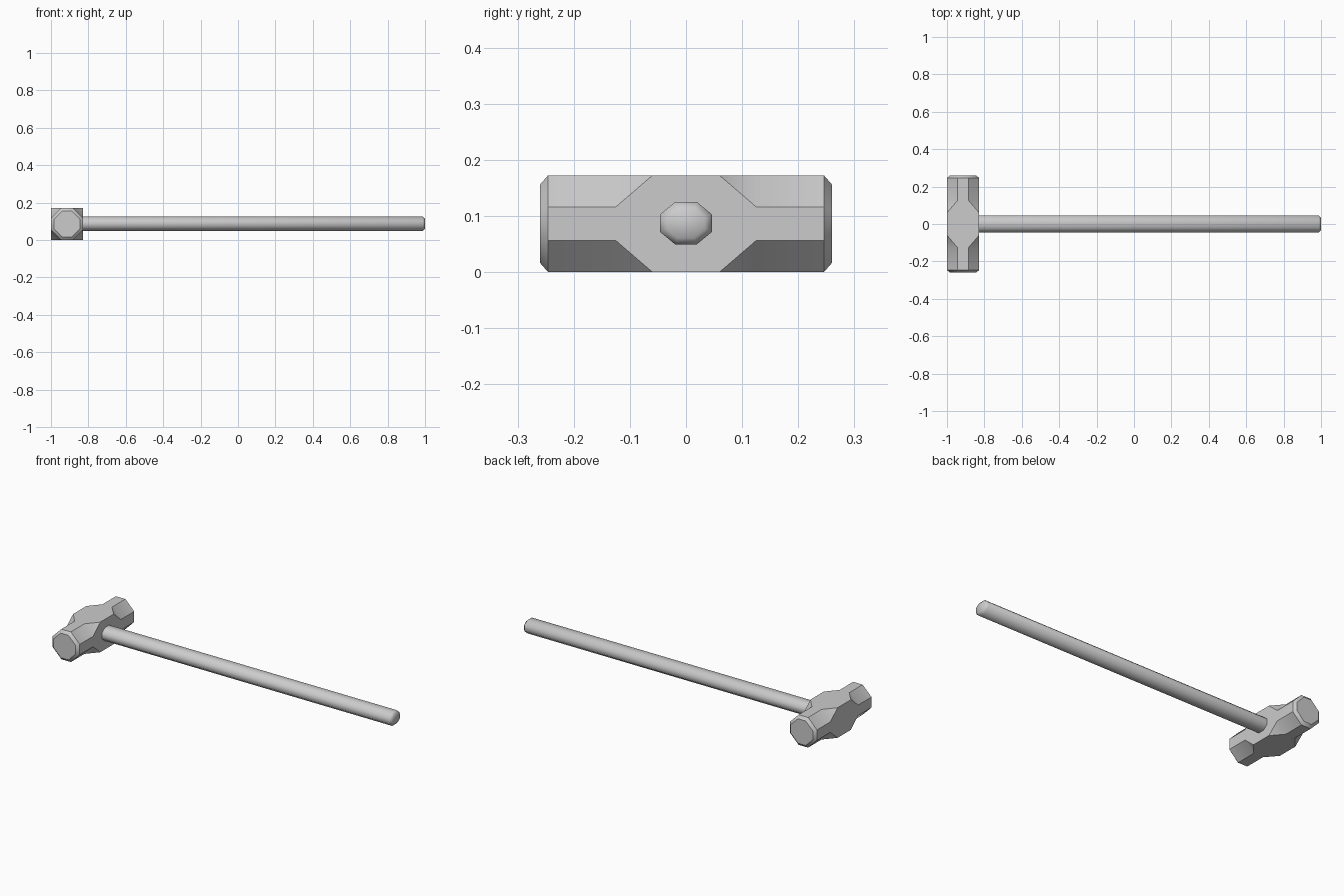
import bpy, bmesh, math
from mathutils import Matrix

cube = bpy.data.objects.get("Cube")
if cube:
    bpy.data.objects.remove(cube, do_unlink=True)

GREY = (0.6, 0.6, 0.6, 1)
mat = bpy.data.materials.new("plain_grey")
mat.use_nodes = True
mat.diffuse_color = GREY
mat.node_tree.nodes["Principled BSDF"].inputs["Base Color"].default_value = GREY

HALF = 0.086          # half thickness of the head
HEAD_X = -1 + HALF


def add_object(name, bm, angle):
    bmesh.ops.recalc_face_normals(bm, faces=bm.faces)
    mesh = bpy.data.meshes.new(name)
    bm.to_mesh(mesh)
    bm.free()
    mesh.materials.append(mat)
    obj = bpy.data.objects.new(name, mesh)
    bpy.context.collection.objects.link(obj)
    bpy.ops.object.select_all(action='DESELECT')
    obj.select_set(True)
    bpy.context.view_layer.objects.active = obj
    bpy.ops.object.shade_smooth_by_angle(angle=math.radians(angle))
    return obj


# Hammer head: square middle with corners cut away towards octagonal ends
def octagon(bm, y, half, flat):
    pts = [(half, -flat), (half, flat), (flat, half), (-flat, half),
           (-half, flat), (-half, -flat), (-flat, -half), (flat, -half)]
    return [bm.verts.new((HEAD_X + x, y, HALF + z)) for x, z in pts]


bm = bmesh.new()
middles = []
for side in (-1, 1):
    square = [bm.verts.new((HEAD_X + x * HALF, side * 0.06, HALF + z * HALF))
              for x, z in ((1, 1), (-1, 1), (-1, -1), (1, -1))]
    shoulder = octagon(bm, side * 0.125, HALF, 0.03)
    rim = octagon(bm, side * 0.246, HALF, 0.03)
    face = octagon(bm, side * 0.26, 0.07, 0.0245)
    for a, b in ((shoulder, rim), (rim, face)):
        for i in range(8):
            j = (i + 1) % 8
            bm.faces.new((a[i], a[j], b[j], b[i]))
    for k in range(4):
        i = 2 * k
        bm.faces.new((square[k], shoulder[i + 1], shoulder[(i + 2) % 8]))
        bm.faces.new((square[k - 1], square[k], shoulder[i + 1], shoulder[i]))
    bm.faces.new(face)
    middles.append(square)
for k in range(4):
    bm.faces.new((middles[0][k - 1], middles[0][k], middles[1][k], middles[1][k - 1]))
add_object("hammer_head", bm, 38)

# Handle: flattened eight-sided shaft with a bevelled, softly shaded tip
bm = bmesh.new()
turn = Matrix.Rotation(math.radians(22.5), 4, 'Z')
place = (Matrix.Translation((0.06, 0, HALF + 0.001))
         @ Matrix.Diagonal((1, 0.046, 0.038, 1))
         @ Matrix.Rotation(math.radians(90), 4, 'Y') @ turn)
radius = 1 / math.cos(math.radians(22.5))
bmesh.ops.create_cone(bm, cap_ends=True, segments=8, radius1=radius,
                      radius2=radius, depth=1.88, matrix=place)
tip = [e for e in bm.edges if all(v.co.x > 0.9 for v in e.verts)]
bmesh.ops.bevel(bm, geom=tip, offset=0.012, segments=1, affect='EDGES')
add_object("handle", bm, 60)
